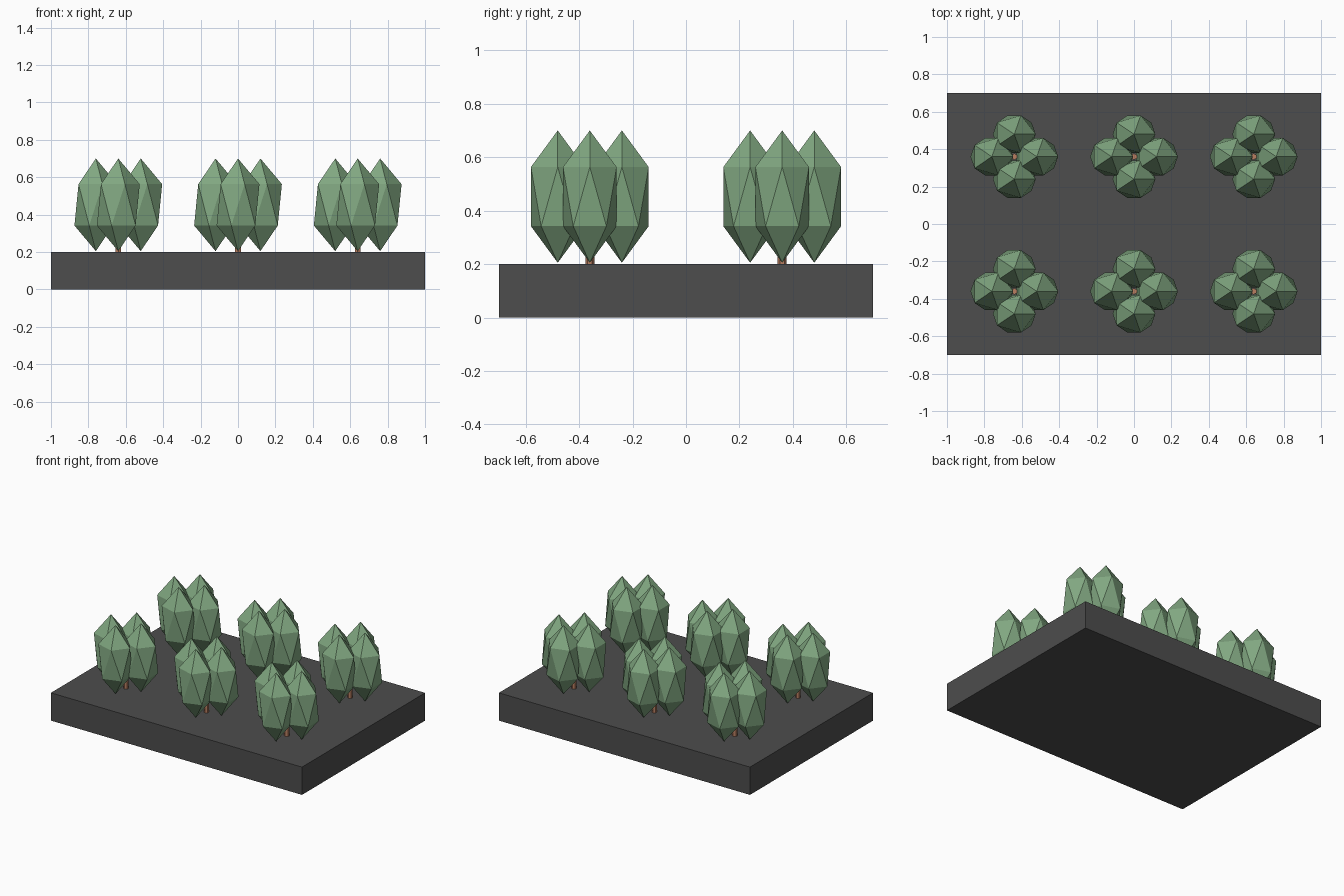
import bpy
from mathutils import Matrix

if "Cube" in bpy.data.objects:
    bpy.data.objects.remove(bpy.data.objects["Cube"])


def material(name, rgb):
    m = bpy.data.materials.new(name)
    m.diffuse_color = (*rgb, 1.0)
    m.use_nodes = True
    m.node_tree.nodes["Principled BSDF"].inputs["Base Color"].default_value = m.diffuse_color
    return m


SOIL = material("dark grey", (0.075, 0.075, 0.075))
LEAF = material("leaf green", (0.22, 0.39, 0.22))
BARK = material("bark brown", (0.48, 0.21, 0.12))


def finish(name, mat):
    ob = bpy.context.object
    ob.name = name
    ob.data.materials.append(mat)
    return ob


# Base slab
bpy.ops.mesh.primitive_cube_add(size=1, location=(0, 0, 0.1))
base = finish("base_slab", SOIL)
base.data.transform(Matrix.Diagonal((2.0, 1.4, 0.2, 1)))


def bush(x, y, label):
    # Slim trunk in the middle
    bpy.ops.mesh.primitive_cylinder_add(vertices=6, radius=0.017, depth=0.25,
                                        location=(x, y, 0.315))
    finish("trunk_" + label, BARK)
    # Four tall faceted lobes around it
    for i, (dx, dy) in enumerate(((1, 0), (0, 1), (-1, 0), (0, -1))):
        bpy.ops.mesh.primitive_ico_sphere_add(
            subdivisions=1, radius=1,
            location=(x + 0.12 * dx, y + 0.12 * dy, 0.4525))
        lobe = finish(f"foliage_{label}_{i + 1}", LEAF)
        lobe.data.transform(Matrix.Diagonal((0.128, 0.118, 0.2475, 1)))


# Two rows of three bushes
for row, y in (("front", -0.36), ("back", 0.36)):
    for col, x in (("left", -0.64), ("middle", 0.0), ("right", 0.64)):
        bush(x, y, f"{row}_{col}")
